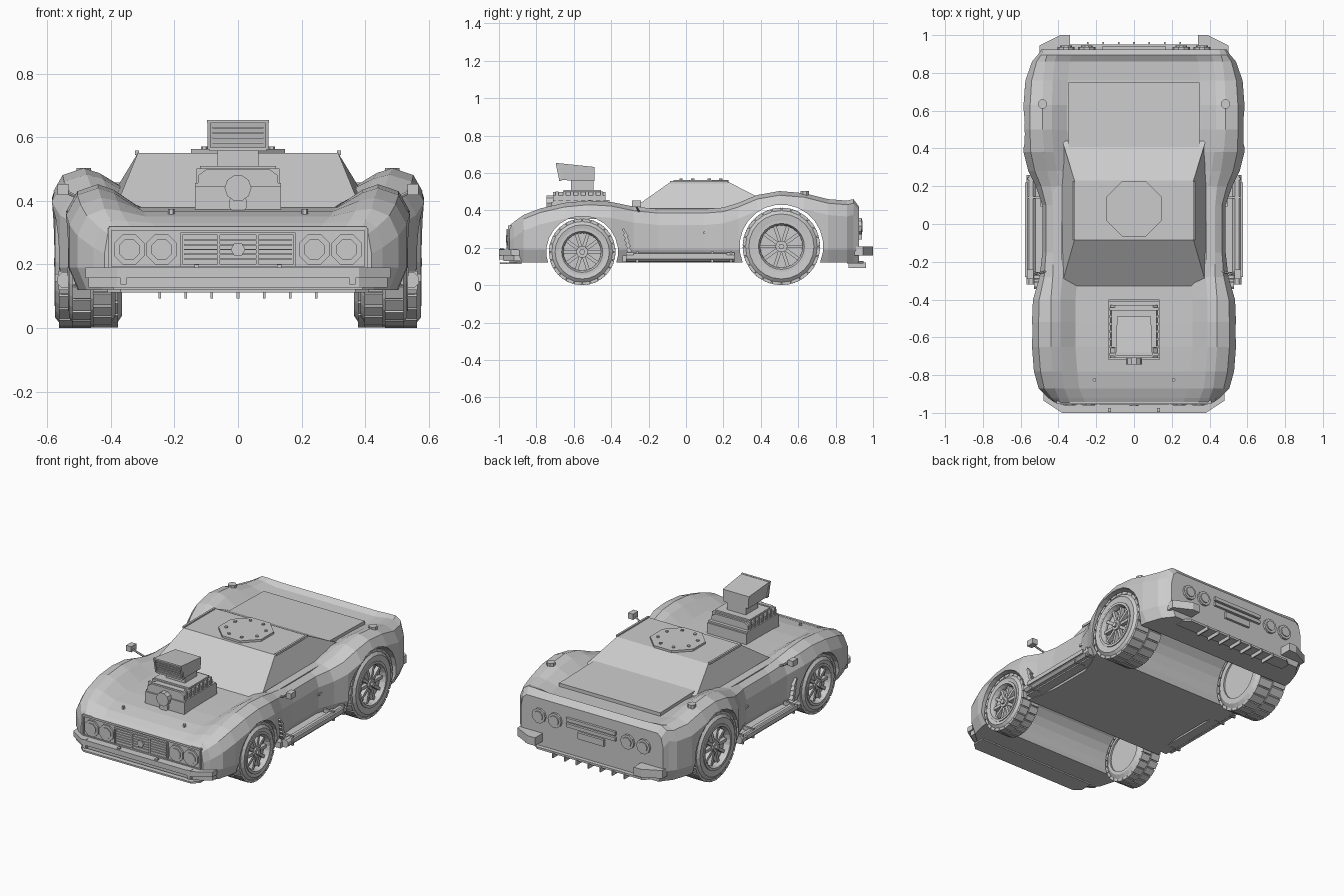
import bpy, bmesh, math
from mathutils import Vector, Matrix

if "Cube" in bpy.data.objects:
    bpy.data.objects.remove(bpy.data.objects["Cube"])


def make(name, bm, mirror=False):
    bmesh.ops.recalc_face_normals(bm, faces=bm.faces)
    me = bpy.data.meshes.new(name)
    bm.to_mesh(me)
    bm.free()
    ob = bpy.data.objects.new(name, me)
    bpy.context.collection.objects.link(ob)
    if mirror:
        ob.modifiers.new("Mirror", 'MIRROR')
    return ob


def boxes(name, items, mirror=False):
    """items: (centre, size[, rotation about x])"""
    bm = bmesh.new()
    for c, s, *r in items:
        m = Matrix.Translation(c) @ Matrix.Rotation(r[0] if r else 0, 4, 'X') @ Matrix.Diagonal((*s, 1))
        bmesh.ops.create_cube(bm, size=1, matrix=m)
    return make(name, bm, mirror)


def cyls(name, items, mirror=False):
    """items: (start, end, radius, sides)"""
    bm = bmesh.new()
    for a, b, r, n in items:
        a, b = Vector(a), Vector(b)
        q = (b - a).to_track_quat('Z', 'Y').to_matrix().to_4x4()
        m = Matrix.Translation((a + b) / 2) @ q @ Matrix.Rotation(math.pi / n, 4, 'Z')
        bmesh.ops.create_cone(bm, cap_ends=True, segments=n, radius1=r, radius2=r, depth=(b - a).length, matrix=m)
    return make(name, bm, mirror)


def loft(name, rings, mirror=False, caps=True, closed=False):
    bm = bmesh.new()
    vs = [[bm.verts.new(p) for p in r] for r in rings]
    n = len(vs[0])
    pairs = list(zip(vs, vs[1:])) + ([(vs[-1], vs[0])] if closed else [])
    for a, b in pairs:
        for i in range(n):
            j = (i + 1) % n
            bm.faces.new((a[i], a[j], b[j], b[i]))
    if caps:
        bm.faces.new(vs[0])
        bm.faces.new(vs[-1])
    return make(name, bm, mirror)


def lathe(name, prof, c, n, mirror=True):
    """closed (x, r) profile turned about the x axis"""
    rings = [[(x, c[0] + r * math.cos(t), c[1] + r * math.sin(t)) for x, r in prof]
             for t in [2 * math.pi * k / n for k in range(n)]]
    return loft(name, rings, mirror, caps=False, closed=True)


def plan(name, half, z0, z1):
    """symmetric top-view outline extruded in z"""
    pts = half + [(-x, y) for x, y in reversed(half)]
    return loft(name, [[(x, y, z) for x, y in pts] for z in (z0, z1)])


# body shell: y, half width, crest x, crest z, centre z
stations = [(-.945, .42, .39, .318, .318), (-.92, .455, .40, .338, .33), (-.87, .505, .42, .375, .35),
            (-.78, .53, .43, .41, .368), (-.65, .54, .44, .44, .378), (-.52, .54, .44, .452, .38),
            (-.4, .535, .44, .445, .38), (-.28, .50, .43, .42, .38), (-.15, .485, .43, .407, .39),
            (.1, .485, .43, .407, .40), (.2, .52, .44, .415, .405), (.28, .56, .46, .44, .415),
            (.38, .585, .475, .482, .43), (.5, .587, .485, .503, .438), (.63, .585, .485, .492, .436),
            (.76, .575, .48, .46, .43), (.86, .54, .47, .452, .435), (.895, .51, .46, .46, .455),
            (.925, .49, .45, .42, .42)]
rings = []
for y, w, xc, zt, zc in stations:
    h = [(w - .03, .12), (w, .19), (w, zt - .085), (w - .35 * (w - xc), zt - .022),
         (xc, zt), (xc - .05, zt - .25 * (zt - zc)), (xc - .13, zc)]
    rings.append([(x, y, z) for x, z in h] + [(-x, y, z) for x, z in reversed(h)])
body = loft("body_shell", rings)

# wheel tunnels
FRONT, REAR = (-.555, .178), (.51, .207)
for c, r in ((FRONT, .192), (REAR, .224)):
    cut = cyls("arch_cutter", [((-.8, *c), (.8, *c), r, 24)])
    mod = body.modifiers.new("Arch", 'BOOLEAN')
    mod.operation, mod.object, mod.solver = 'DIFFERENCE', cut, 'EXACT'
    bpy.context.view_layer.objects.active = body
    bpy.ops.object.modifier_apply(modifier=mod.name)
    bpy.data.objects.remove(cut)

# wheels
for tag, (y, z), R, rim, xi, xo in (("front", FRONT, .178, .122, .385, .532), ("rear", REAR, .207, .135, .365, .575)):
    r = R - .008
    lathe(tag + "_tyre", [(xi, rim), (xi, r - .03), (xi + .02, r), (xo - .02, r), (xo, r - .025), (xo - .004, rim)], (y, z), 24)
    lathe(tag + "_rim", [(xo - .035, rim + .003), (xo + .002, rim + .003), (xo + .002, rim - .012), (xo - .02, rim - .022),
                         (xo - .035, rim - .022)], (y, z), 24)
    cyls(tag + "_hub", [((xi + .01, y, z), (xo - .05, y, z), rim + .002, 24), ((xo - .06, y, z), (xo - .008, y, z), .032, 10),
                        ((xo - .02, y, z), (xo + .004, y, z), .016, 6)], True)
    sp, tread = [], []
    for k in range(10):
        a = math.tau * k / 10
        m = rim * .58
        sp.append(((xo - .03, y + m * math.cos(a), z + m * math.sin(a)), (.025, rim * .72, .018), a))
    for k in range(24):
        for row in (0, 1):
            a = math.tau * (k + row / 2) / 24
            wd = (xo - xi - .03) / 2
            tread.append(((xi + .012 + wd * (row + .5) + row * .006, y + (R - .009) * math.cos(a), z + (R - .009) * math.sin(a)),
                          (wd, .016, R * .22), a))
    boxes(tag + "_spokes", sp, True)
    boxes(tag + "_tread", tread, True)

# cabin, rear deck, roof details
cab = [(-.33, .355, .385), (-.33, .378, .385), (-.085, .55, .315), (.23, .55, .315), (.44, .443, .38), (.44, .425, .38)]
loft("cabin", [[(s * x, y, z) for y, z, x in cab] for s in (-1, 1)])
loft("rear_deck_panel", [[(s * .348, y, z) for y, z in ((.40, .43), (.40, .46), (.75, .452), (.75, .425))] for s in (-1, 1)])
boxes("roof_rail", [((.318, .07, .551), (.012, .31, .014))], True)
cyls("roof_hatch", [((0, .08, .545), (0, .08, .563), .16, 8)] +
     [((.115 * math.cos(a), .08 + .115 * math.sin(a), .56), (.115 * math.cos(a), .08 + .115 * math.sin(a), .57), .01, 6)
      for a in [math.pi / 8 + k * math.pi / 4 for k in range(8)]])
boxes("window_sill", [((.405, -.03, .408), (.05, .5, .01))], True)

# supercharger and scoop
boxes("blower_base", [((0, -.56, .40), (.27, .32, .09)), ((0, -.56, .448), (.27, .30, .015))])
blow = [(-.125, .44), (-.125, .48), (-.10, .498), (.10, .498), (.125, .48), (.125, .44)]
loft("blower_case", [[(x, y, z) for x, z in blow] for y in (-.71, -.43)])
boxes("blower_ribs", [((0, -.69 + k * .04, .47), (.262, .015, .062)) for k in range(7)])
cyls("blower_pulley", [((0, -.745, .44), (0, -.69, .44), .042, 10), ((0, -.735, .39), (0, -.70, .39), .03, 8)])
boxes("intake_neck", [((0, -.555, .53), (.13, .12, .07)), ((0, -.555, .504), (.24, .2, .012))])
side = [(-.67, .562), (-.69, .653), (-.49, .632), (-.49, .556)]
loft("scoop", [[(s * x, y, z) for (y, z), x in zip(side, (.088, .096, .09, .085))] for s in (-1, 1)])
boxes("scoop_mouth", [((0, -.688, .649), (.196, .014, .01)), ((0, -.672, .562), (.18, .014, .01))] +
      [((0, -.684 + k * .004, .63 - k * .016), (.16, .014, .004)) for k in range(4)])
boxes("scoop_mouth_side", [((.091, -.68, .606), (.01, .014, .09), .21)], True)
cyls("bonnet_pins", [((.21, -.825, .35), (.21, -.825, .374), .01, 6)], True)

# nose
boxes("nose_panel", [((0, -.94, .313), (.81, .025, .012)), ((0, -.94, .188), (.81, .025, .012))])
boxes("nose_panel_end", [((.403, -.94, .25), (.012, .025, .13))], True)
cyls("headlights", [((x, -.93, .247), (x, -.955, .247), .052, 8) for x in (.24, .342)] +
     [((x, -.95, .247), (x, -.96, .247), .035, 8) for x in (.24, .342)], True)
boxes("grille", [((0, -.945, .247), (.36, .014, .105)), ((0, -.952, .297), (.36, .014, .008)), ((0, -.952, .197), (.36, .014, .008))] +
      [((0, -.952, .217 + k * .015), (.34, .01, .004)) for k in range(5)] +
      [((x, -.952, .247), (.008, .014, .1)) for x in (-.178, -.06, .06, .178)])
cyls("grille_hexagon", [((0, -.94, .247), (0, -.963, .247), .023, 6)])
plan("front_bumper", [(.38, -1), (.48, -.935), (.48, -.89), (.38, -.93)], .158, .19)
plan("front_valance", [(.38, -.975), (.47, -.92), (.47, -.88), (.38, -.91)], .128, .16)
plan("front_splitter", [(.37, -.995), (.41, -.96), (.41, -.88)], .112, .122)
boxes("overrider", [((.36, -.985, .165), (.02, .03, .055)), ((.13, -.985, .194), (.015, .02, .012))], True)

# tail
plan("rear_bumper", [(.5, .90), (.5, .945), (.39, 1), (.34, 1), (.34, .92)], .158, .208)
plan("rear_diffuser", [(.40, .86), (.40, .92), (.36, .95)], .115, .128)
boxes("diffuser_fins", [((k * .082, .915, .107), (.008, .095, .028)) for k in range(-3, 4)])
cyls("tail_lights", [((x, .91, .315), (x, .938, .315), .046, 10) for x in (.25, .36)] +
     [((x, .93, .315), (x, .944, .315), .031, 10) for x in (.25, .36)], True)
boxes("tail_vents", [((0, .93, .345), (.34, .02, .022)), ((0, .93, .31), (.34, .02, .022)), ((0, .93, .265), (.18, .02, .04))])
cyls("filler_cap", [((.485, .635, .47), (.485, .635, .503), .025, 8)], True)

# flanks: side pipes, louvres, handles, mirrors
boxes("side_skirt", [((.50, -.04, .14), (.06, .6, .035))], True)
cyls("side_pipe", [((.545, -.32, .15), (.545, .26, .15), .026, 8), ((.49, -.28, .16), (.545, -.28, .15), .016, 6)], True)
boxes("pipe_shield", [((.57, -.03, .158), (.012, .5, .025))] +
      [((.53, y, .15), (.07, .012, .06)) for y in (-.26, .14, .24)], True)
boxes("side_louvres", [((.515, -.325 + k * .006, .28 - k * .027), (.03, .05, .012), -1.0) for k in range(5)], True)
boxes("door_handle", [((.487, .12, .28), (.014, .055, .014))], True)
cyls("mirror_stalk", [((.46, -.25, .39), (.545, -.27, .43), .006, 6)], True)
boxes("mirror_head", [((.55, -.265, .435), (.035, .05, .035))], True)
